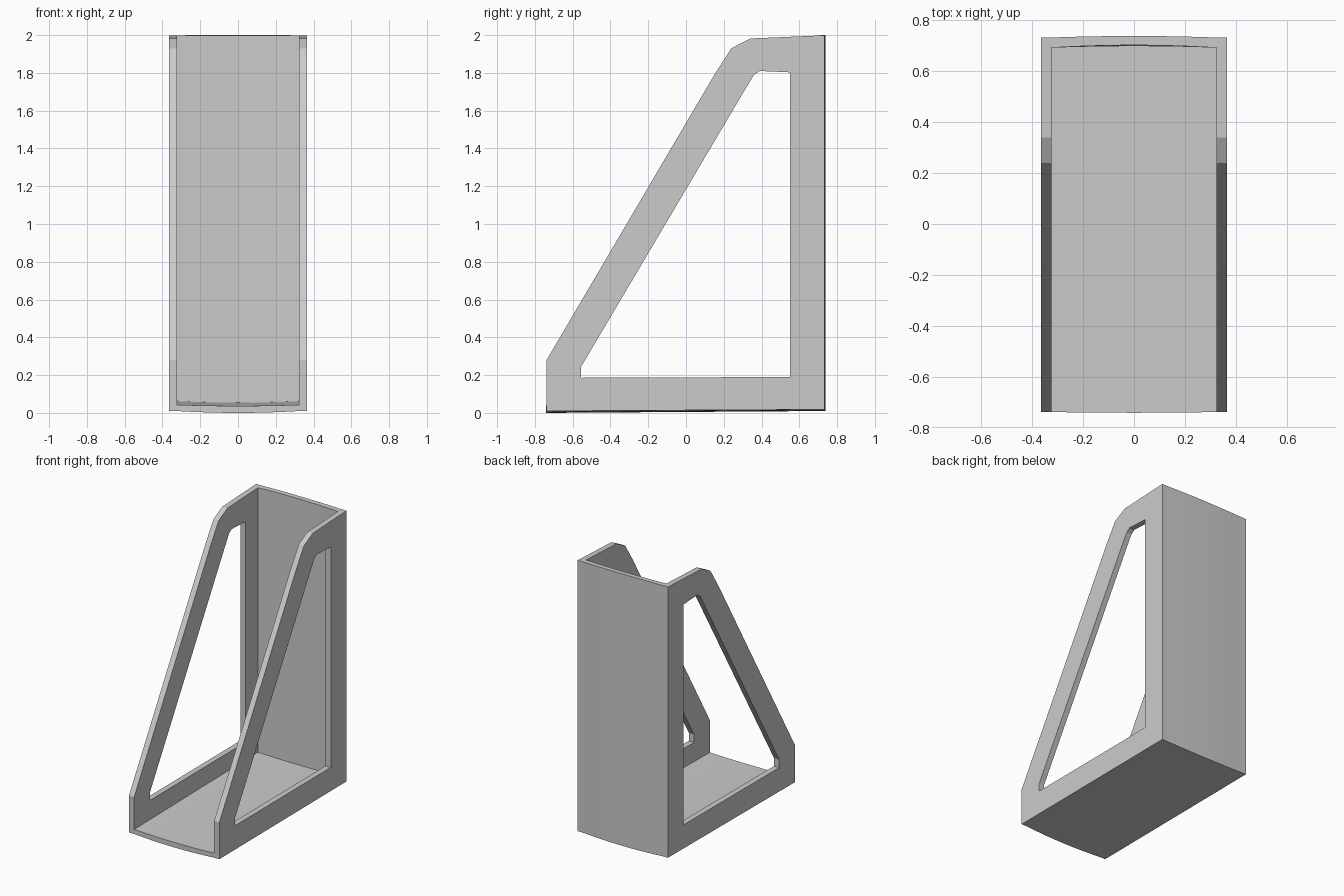
import bpy, bmesh

if "Cube" in bpy.data.objects:
    bpy.data.objects.remove(bpy.data.objects["Cube"])

OUT_X, IN_X = 0.366, 0.324   # outer and inner half widths


def finish(name, bm):
    bmesh.ops.recalc_face_normals(bm, faces=bm.faces)
    mesh = bpy.data.meshes.new(name)
    bm.to_mesh(mesh)
    bm.free()
    ob = bpy.data.objects.new(name, mesh)
    bpy.context.collection.objects.link(ob)
    bpy.ops.object.select_all(action='DESELECT')
    ob.select_set(True)
    bpy.context.view_layer.objects.active = ob
    bpy.ops.object.shade_smooth_by_angle(angle=0.35)
    return ob


# Side frame: outer outline and window outline (y, z), matched point by point
outer = [(-0.738, 0.01), (-0.738, 0.28), (0.15, 1.79), (0.24, 1.93),
         (0.34, 1.982), (0.732, 1.999), (0.732, 0.018)]
window = [(-0.555, 0.186), (-0.555, 0.245), (0.30, 1.69), (0.36, 1.79),
          (0.39, 1.81), (0.55, 1.803), (0.55, 0.19)]


def side_frame(name, sign):
    bm = bmesh.new()
    rings = [[bm.verts.new((sign * x, y, z)) for y, z in pts]
             for x, pts in ((OUT_X, outer), (IN_X, outer), (IN_X, window), (OUT_X, window))]
    n = len(outer)
    for k in range(4):
        a, b = rings[k], rings[(k + 1) % 4]
        for i in range(n):
            j = (i + 1) % n
            bm.faces.new((a[i], a[j], b[j], b[i]))
    return finish(name, bm)


side_frame("right_side_frame", 1)
side_frame("left_side_frame", -1)

# Floor and back: one L-shaped section swept across x with a slight outward bow
# each point: y, z, bow in y, bow in z
section = [(-0.738, 0.01, -0.003, -0.01), (0.732, 0.018, 0.006, -0.008),
           (0.732, 1.999, 0.006, 0.001), (0.692, 1.998, 0.01, 0.001),
           (0.692, 0.062, 0.006, -0.008), (-0.738, 0.043, -0.003, -0.006)]
STEPS = 12
bm = bmesh.new()
rows = []
for s in range(STEPS + 1):
    x = IN_X * (2 * s / STEPS - 1)
    t = 1 - (x / IN_X) ** 2
    rows.append([bm.verts.new((x, y + by * t, z + bz * t)) for y, z, by, bz in section])
for a, b in zip(rows, rows[1:]):
    for i in range(6):
        j = (i + 1) % 6
        bm.faces.new((a[i], a[j], b[j], b[i]))
finish("floor_and_back", bm)
